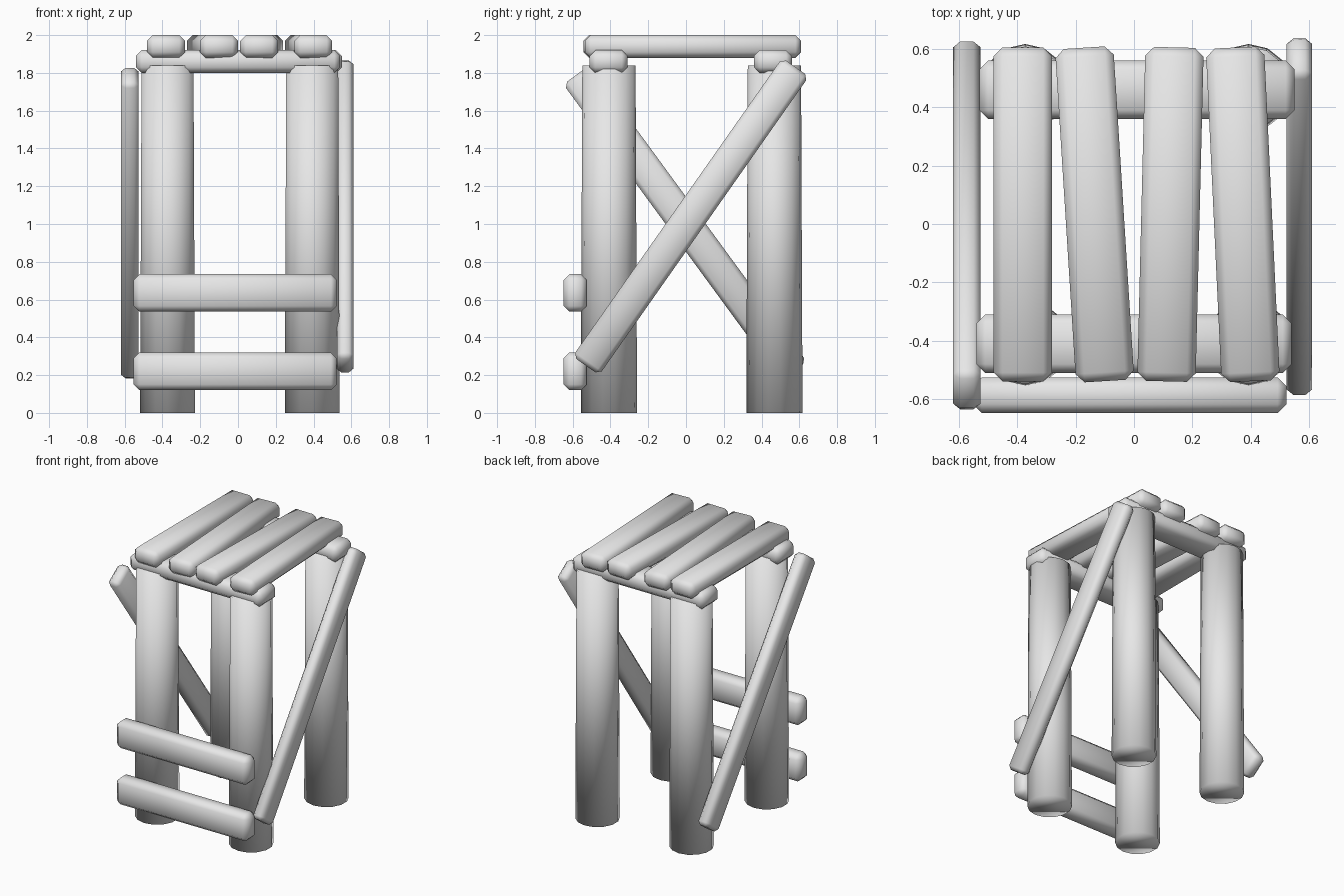
import bpy
from math import atan2, radians
from mathutils import Vector

cube = bpy.data.objects.get("Cube")
if cube:
    bpy.data.objects.remove(cube, do_unlink=True)

grey = bpy.data.materials.new("plain grey")
grey.use_nodes = True
grey.diffuse_color = (0.8, 0.8, 0.8, 1)
grey.node_tree.nodes["Principled BSDF"].inputs["Base Color"].default_value = (0.8, 0.8, 0.8, 1)


def finish(name):
    ob = bpy.context.object
    ob.name = name
    ob.data.materials.append(grey)
    bpy.ops.object.shade_smooth()
    return ob


def board(name, center, size, rotation=(0, 0, 0)):
    """Chamfered, softly shaded plank."""
    bpy.ops.mesh.primitive_cube_add(size=1, location=center, rotation=rotation)
    ob = finish(name)
    ob.scale = size
    bpy.ops.object.transform_apply(location=False, rotation=False, scale=True)
    bevel = ob.modifiers.new("chamfer", 'BEVEL')
    bevel.width = 0.03 if min(size) > 0.1 else 0.024
    bevel.segments = 1
    return ob


def brace(name, x, start, end, thickness):
    """Diagonal plank lying in a side plane, between two (y, z) points."""
    a, b = Vector(start), Vector(end)
    d = b - a
    mid = (a + b) / 2
    board(name, (x, mid.x, mid.y), (thickness, d.length, 0.172), (atan2(d.y, d.x), 0, 0))


# Round posts, a little wider at the foot
for side, x in (("right", -0.373), ("left", 0.393)):
    for end, y in (("front", -0.408), ("back", 0.468)):
        bpy.ops.mesh.primitive_cone_add(vertices=14, radius1=0.149, radius2=0.141,
                                        depth=1.84, location=(x, y, 0.92))
        finish(f"{end}_{side}_leg")

# Beams across the post tops
board("front_beam", (0, -0.41, 1.86), (1.08, 0.2, 0.12))
board("back_beam", (0.01, 0.46, 1.86), (1.08, 0.2, 0.12))

# Unevenly laid seat slats: centre x and twist in degrees
for i, (x, twist) in enumerate([(-0.381, 0), (-0.135, 3.6), (0.125, -1.4), (0.373, 2.7)]):
    board(f"seat_slat_{i + 1}", (x, 0.033, 1.94), (0.2, 1.145, 0.12), (0, 0, radians(twist)))

# Front rungs
for name, z in (("lower_rung", 0.22), ("upper_rung", 0.635)):
    board(name, (-0.015, -0.587, z), (1.075, 0.122, 0.198))

# Side braces
brace("left_brace", 0.567, (-0.53, 0.25), (0.58, 1.83), 0.088)
brace("right_brace", -0.573, (-0.58, 1.79), (0.57, 0.22), 0.094)
